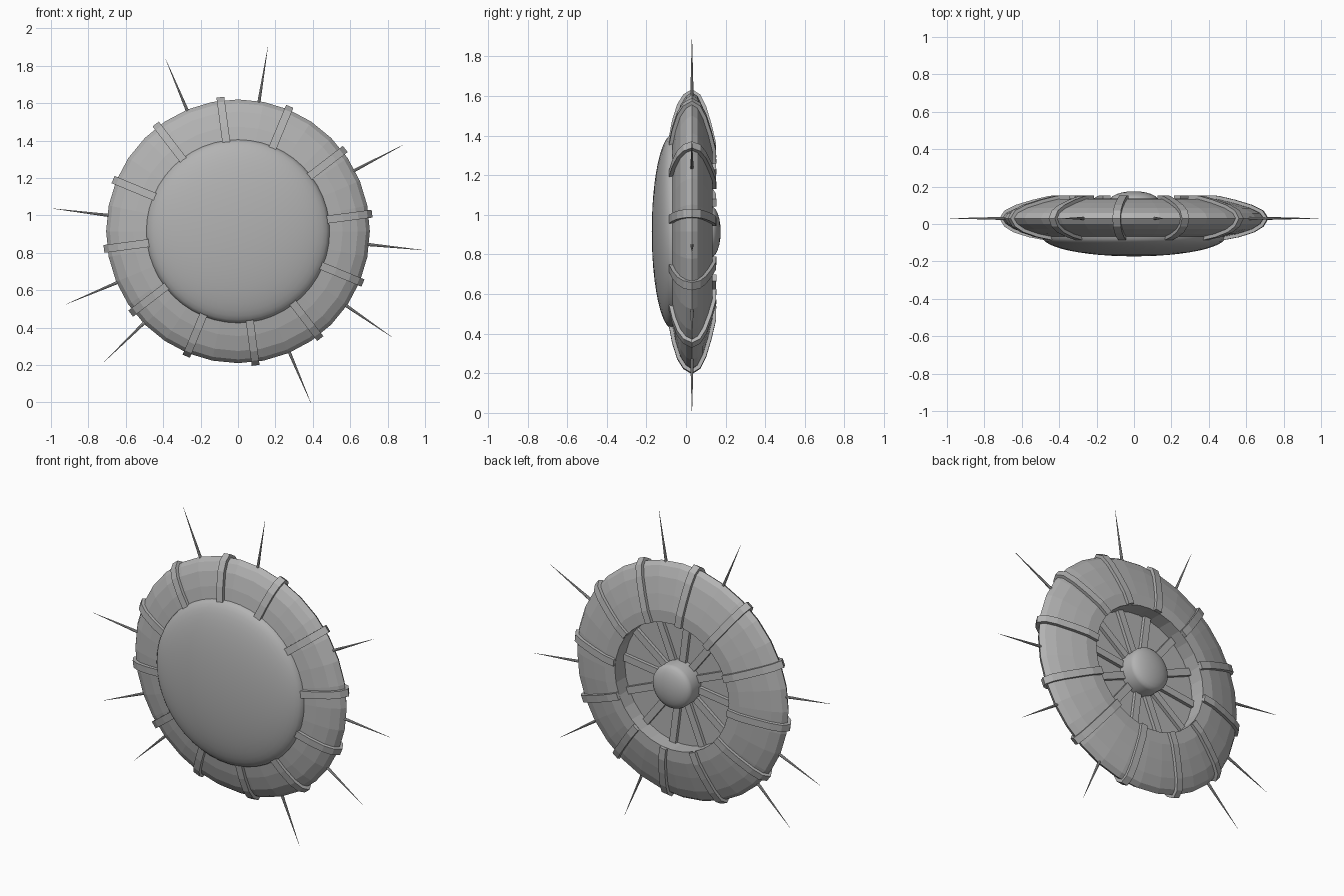
import bpy, bmesh
from math import sin, cos, pi, radians
from mathutils import Vector

cube = bpy.data.objects.get("Cube")
if cube:
    bpy.data.objects.remove(cube, do_unlink=True)

CENTRE_Z = 0.915
RIM_Y = 0.03

grey = bpy.data.materials.new("plain grey")
grey.use_nodes = True
grey.diffuse_color = (0.45, 0.45, 0.45, 1)
grey.node_tree.nodes["Principled BSDF"].inputs["Base Color"].default_value = grey.diffuse_color


def polar(radius, y, angle, side=0.0):
    """Point around the wheel axis, optionally shifted sideways."""
    return Vector((radius * cos(angle) - side * sin(angle), y,
                   CENTRE_Z + radius * sin(angle) + side * cos(angle)))


def finish(name, bm, smooth=None):
    bmesh.ops.remove_doubles(bm, verts=bm.verts, dist=0.0001)
    bmesh.ops.recalc_face_normals(bm, faces=bm.faces)
    mesh = bpy.data.meshes.new(name)
    bm.to_mesh(mesh)
    bm.free()
    mesh.materials.append(grey)
    obj = bpy.data.objects.new(name, mesh)
    bpy.context.collection.objects.link(obj)
    if smooth:
        bpy.ops.object.select_all(action="DESELECT")
        obj.select_set(True)
        bpy.context.view_layer.objects.active = obj
        bpy.ops.object.shade_smooth_by_angle(angle=radians(smooth))
    return obj


def lathe(name, profile, sides, smooth=None):
    """Revolve (radius, y) points about the wheel axis."""
    bm = bmesh.new()
    rings = [[bm.verts.new(polar(r, y, 2 * pi * i / sides)) for i in range(sides)]
             for r, y in profile]
    for a, b in zip(rings, rings[1:]):
        for i in range(sides):
            j = (i + 1) % sides
            bm.faces.new((a[i], a[j], b[j], b[i]))
    bmesh.ops.dissolve_degenerate(bm, dist=0.0001, edges=bm.edges)
    return finish(name, bm, smooth)


def dome_profile(radius, base_y, height, steps):
    return [(radius * cos(pi / 2 * k / steps), base_y + height * sin(pi / 2 * k / steps))
            for k in range(steps + 1)]


def band(name, path, angle, width, thickness):
    """Flat strip following (radius, y) points, thickened outwards."""
    bm = bmesh.new()
    rows = []
    for k, (r, y) in enumerate(path):
        before, after = path[max(k - 1, 0)], path[min(k + 1, len(path) - 1)]
        along = Vector((after[0] - before[0], after[1] - before[1])).normalized()
        out = Vector((along.y, -along.x)) * thickness
        rows.append([bm.verts.new(polar(r + s * out.x, y + s * out.y, angle, w * width / 2))
                     for s, w in ((-0.3, -1), (1, -1), (1, 1), (-0.3, 1))])
    for a, b in zip(rows, rows[1:]):
        for i in range(4):
            j = (i + 1) % 4
            bm.faces.new((a[i], a[j], b[j], b[i]))
    bm.faces.new(rows[0])
    bm.faces.new(rows[-1])
    return finish(name, bm)


# Rim body with the recess at the back
outer = [(0.47, -0.07), (0.56, -0.053), (0.64, -0.028), (0.685, 0.0), (0.705, RIM_Y),
         (0.685, 0.058), (0.63, 0.085), (0.54, 0.112), (0.45, 0.133), (0.38, 0.135)]
lathe("rim_body", [(0, -0.07)] + outer + [(0.38, 0.04), (0, 0.04)], 32)

# Front dome
lathe("front_dome", [(0, -0.06)] + dome_profile(0.49, -0.068, -0.105, 12), 48, 30)

# Hub with rounded cap
lathe("hub", [(0, 0.035), (0.13, 0.035)] + dome_profile(0.13, 0.125, 0.05, 6), 32, 35)

# Straps over the rim, with spokes continuing to the hub
for n in range(12):
    angle = radians(7.5 + 30 * n)
    band(f"strap_{n + 1}", outer, angle, 0.042, 0.018)
    band(f"spoke_{n + 1}", [(0.39, 0.04), (0.11, 0.04)], angle, 0.042, 0.02)

# Thin needles around the edge
for n, degrees in enumerate((-67, -34.5, -5.8, 27.6, 80.8, 112.8, 173, 203, 224.3)):
    angle = radians(degrees)
    bm = bmesh.new()
    bmesh.ops.create_cone(bm, cap_ends=True, segments=8, radius1=0.009, radius2=0.0005, depth=0.32)
    direction = Vector((cos(angle), 0, sin(angle)))
    turn = direction.to_track_quat("Z", "Y").to_matrix()
    bmesh.ops.rotate(bm, verts=bm.verts, matrix=turn, cent=(0, 0, 0))
    bmesh.ops.translate(bm, verts=bm.verts, vec=polar(0.84, RIM_Y, angle))
    finish(f"needle_{n + 1}", bm)
